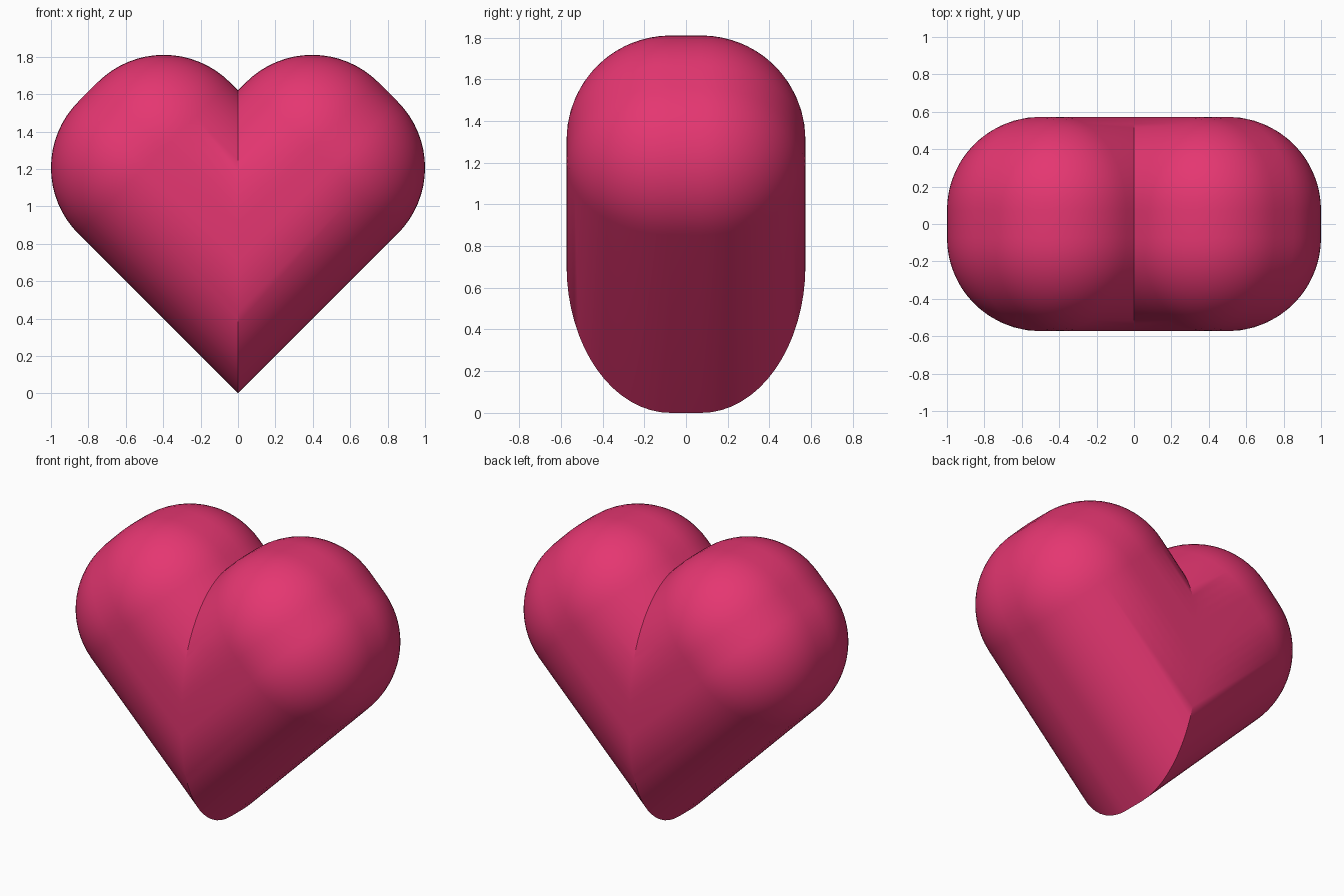
import bpy, bmesh, math
from mathutils import Matrix, Vector

if "Cube" in bpy.data.objects:
    bpy.data.objects.remove(bpy.data.objects["Cube"])

WIDTH = 1.146      # thickness of each lobe bar
RADIUS = 0.5       # rounding of the bar
U_END = 1.707      # rounded end of the bar along its 45 degree axis
U_START = -0.8     # hidden start, trimmed off at the centre plane

# Right lobe: a heavily rounded bar, tilted 45 degrees
bm = bmesh.new()
length = U_END - U_START
place = Matrix.Translation(((U_START + U_END) / 2, 0, WIDTH / 2))
bmesh.ops.create_cube(bm, size=1, matrix=place @ Matrix.Diagonal((length, WIDTH, WIDTH, 1)))
bmesh.ops.bevel(bm, geom=bm.edges[:], offset=RADIUS, offset_type='OFFSET',
                segments=16, profile=0.5, affect='EDGES', clamp_overlap=False)
bmesh.ops.rotate(bm, verts=bm.verts[:], cent=(0, 0, 0),
                 matrix=Matrix.Rotation(-math.pi / 4, 3, 'Y'))

# Trim at the centre plane
bmesh.ops.bisect_plane(bm, geom=bm.verts[:] + bm.edges[:] + bm.faces[:], dist=1e-5,
                       plane_co=Vector((0, 0, 0)), plane_no=Vector((1, 0, 0)),
                       clear_inner=True)
mesh = bpy.data.meshes.new("heart")
bm.to_mesh(mesh)
bm.free()
heart = bpy.data.objects.new("heart", mesh)
bpy.context.collection.objects.link(heart)
bpy.context.view_layer.objects.active = heart
heart.select_set(True)

# Left lobe by mirroring
mirror = heart.modifiers.new("mirror", 'MIRROR')
mirror.merge_threshold = 0.0005
bpy.ops.object.modifier_apply(modifier=mirror.name)
bpy.ops.object.shade_smooth_by_angle(angle=math.radians(30))

# Pink-red colour
mat = bpy.data.materials.new("pink_red")
mat.diffuse_color = (0.78, 0.037, 0.165, 1)
mat.use_nodes = True
mat.node_tree.nodes["Principled BSDF"].inputs["Base Color"].default_value = mat.diffuse_color
heart.data.materials.append(mat)
